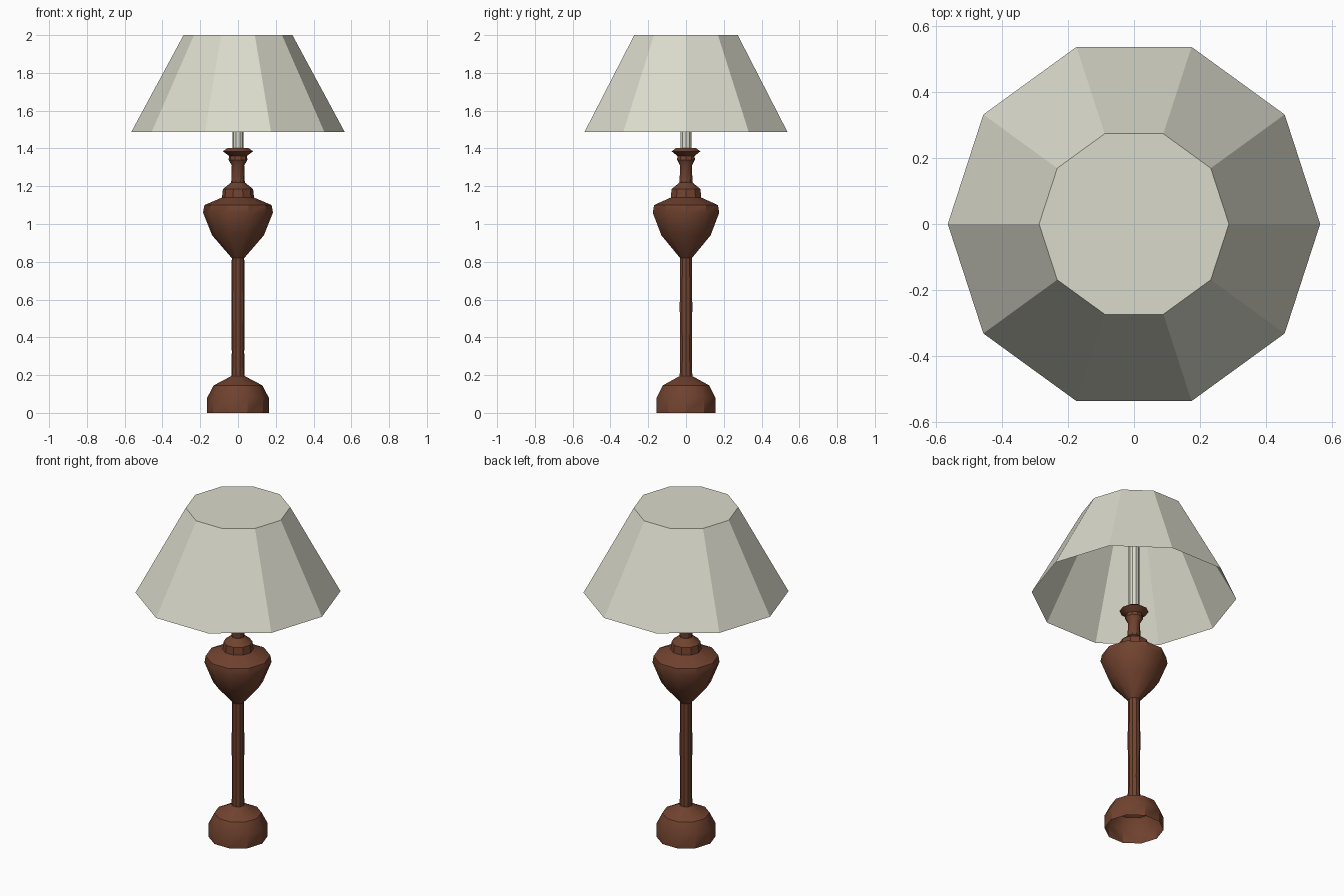
import bpy, bmesh, math

if "Cube" in bpy.data.objects:
    bpy.data.objects.remove(bpy.data.objects["Cube"])

SIDES = 10


def material(name, rgb):
    m = bpy.data.materials.new(name)
    m.diffuse_color = (*rgb, 1)
    m.use_nodes = True
    m.node_tree.nodes["Principled BSDF"].inputs["Base Color"].default_value = m.diffuse_color
    return m


def lathe(name, profile, mat, cap_top=True, smooth=None):
    """Turn a (radius, height) profile into a ten-sided part, open at the bottom."""
    bm = bmesh.new()
    rings = []
    for r, z in profile:
        rings.append([bm.verts.new((r * math.cos(2 * math.pi * i / SIDES),
                                    r * math.sin(2 * math.pi * i / SIDES), z))
                      for i in range(SIDES)])
    for a, b in zip(rings, rings[1:]):
        for i in range(SIDES):
            j = (i + 1) % SIDES
            bm.faces.new((a[i], a[j], b[j], b[i]))
    if cap_top:
        bm.faces.new(rings[-1])
    mesh = bpy.data.meshes.new(name)
    bm.to_mesh(mesh)
    bm.free()
    mesh.materials.append(mat)
    ob = bpy.data.objects.new(name, mesh)
    bpy.context.collection.objects.link(ob)
    if smooth:
        bpy.ops.object.select_all(action='DESELECT')
        ob.select_set(True)
        bpy.context.view_layer.objects.active = ob
        bpy.ops.object.shade_smooth_by_angle(angle=math.radians(smooth))
    return ob


wood = material("dark_wood", (0.165, 0.055, 0.028))
cream = material("cream_fabric", (0.70, 0.70, 0.60))

# Turned wooden stand: domed foot, slim stem, urn, neck and flared collar
lathe("wooden_stand", [
    (0.163, 0.0), (0.163, 0.08), (0.13, 0.145), (0.035, 0.195),
    (0.033, 0.32), (0.035, 0.56), (0.033, 0.82),
    (0.137, 0.94), (0.185, 1.06), (0.178, 1.10), (0.085, 1.14),
    (0.08, 1.185), (0.036, 1.22), (0.033, 1.31), (0.05, 1.34),
    (0.047, 1.36), (0.08, 1.385), (0.055, 1.402)], wood, smooth=35)

# Pale rod carrying the shade
lathe("shade_rod", [(0.03, 1.40), (0.03, 1.99)], cream)

# Faceted lampshade, closed on top and open below
lathe("lampshade", [(0.565, 1.487), (0.288, 2.0)], cream)
